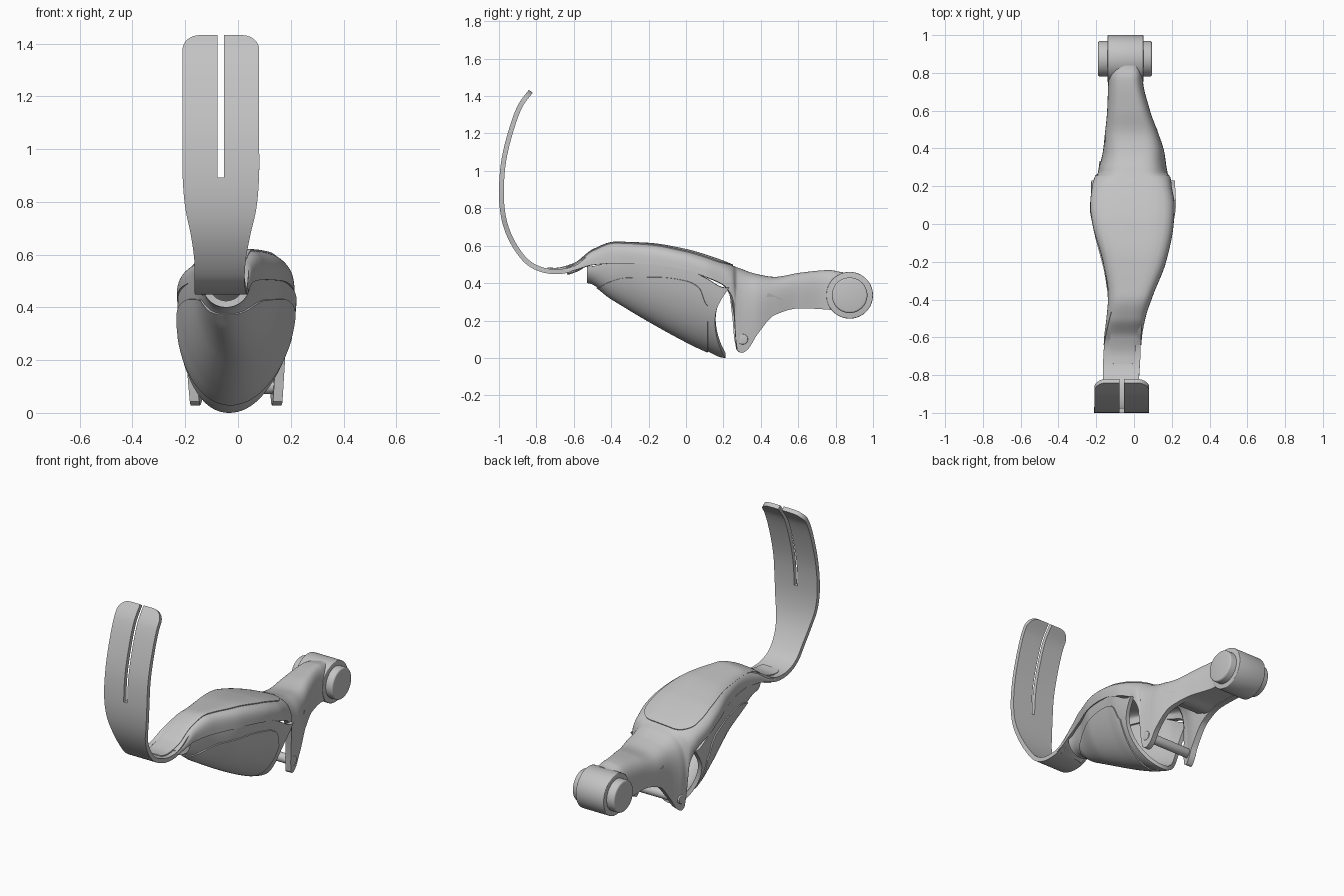
import bpy, bmesh
from math import sin, cos, acos, pi, sqrt, radians
from mathutils import Matrix, Vector

cube = bpy.data.objects.get("Cube")
if cube:
    bpy.data.objects.remove(cube, do_unlink=True)

grey = bpy.data.materials.new("satin_grey")
grey.use_nodes = True
grey.diffuse_color = (0.55, 0.55, 0.55, 1)
grey.node_tree.nodes["Principled BSDF"].inputs["Base Color"].default_value = grey.diffuse_color


def smooth_table(table, key):
    """Monotone cubic lookup: the first column is the key, the rest are values."""
    last = len(table) - 1
    key = min(max(key, table[0][0]), table[last][0])
    i = 0
    while i < last - 1 and key > table[i + 1][0]:
        i += 1
    step = table[i + 1][0] - table[i][0]
    t = (key - table[i][0]) / step

    def slope(k, col):
        if k == 0 or k == last:
            return 0
        before = (table[k][col] - table[k - 1][col]) / (table[k][0] - table[k - 1][0])
        after = (table[k + 1][col] - table[k][col]) / (table[k + 1][0] - table[k][0])
        return 2 * before * after / (before + after) if before * after > 0 else 0

    result = []
    for col in range(1, len(table[0])):
        a, b = table[i][col], table[i + 1][col]
        ease = t * t * (3 - 2 * t)
        result.append(a + (b - a) * ease
                      + step * slope(i, col) * t * (1 - t) ** 2
                      - step * slope(i + 1, col) * t * t * (1 - t))
    return result


def add_object(name, bm):
    mesh = bpy.data.meshes.new(name)
    bm.to_mesh(mesh)
    bm.free()
    obj = bpy.data.objects.new(name, mesh)
    bpy.context.collection.objects.link(obj)
    mesh.materials.append(grey)
    bpy.ops.object.select_all(action='DESELECT')
    obj.select_set(True)
    bpy.context.view_layer.objects.active = obj
    return obj


def apply_and_smooth(obj):
    for mod in list(obj.modifiers):
        bpy.ops.object.modifier_apply(modifier=mod.name)
    bpy.ops.object.shade_smooth_by_angle(angle=radians(35))


def sheet(name, rows, thickness, offset=-1, skip=None):
    """Loft a grid of points and give it thickness."""
    bm = bmesh.new()
    grid = [[bm.verts.new(p) for p in row] for row in rows]
    for i in range(len(grid) - 1):
        for j in range(len(grid[0]) - 1):
            if not (skip and skip(i, j)):
                bm.faces.new((grid[i][j], grid[i][j + 1], grid[i + 1][j + 1], grid[i + 1][j]))
    obj = add_object(name, bm)
    mod = obj.modifiers.new("thickness", 'SOLIDIFY')
    mod.thickness, mod.offset = thickness, offset
    apply_and_smooth(obj)


def cross_pin(name, x0, x1, y, z, radius, bevel):
    bm = bmesh.new()
    place = Matrix.Translation(((x0 + x1) / 2, y, z)) @ Matrix.Rotation(pi / 2, 4, 'Y')
    bmesh.ops.create_cone(bm, cap_ends=True, segments=64, radius1=radius, radius2=radius,
                          depth=x1 - x0, matrix=place)
    obj = add_object(name, bm)
    mod = obj.modifiers.new("edge", 'BEVEL')
    mod.width, mod.segments = bevel, 3
    apply_and_smooth(obj)


def span(a, b, n):
    return [a + (b - a) * i / n for i in range(n + 1)]


# Body: y, right edge, left edge, top height, lower edge
BODY = [(-.8, -.165, .03, .48, .46), (-.7, -.163, .035, .475, .45), (-.6, -.158, .042, .5, .468),
        (-.5, -.146, .06, .572, .497), (-.38, -.137, .1, .612, .505), (-.2, -.165, .17, .606, .5),
        (0, -.22, .21, .573, .47), (.1, -.232, .215, .545, .435), (.2, -.222, .2, .51, .39),
        (.245, -.212, .195, .492, .33), (.26, -.208, .19, .486, .27), (.268, -.205, .19, .483, .05),
        (.3, -.2, .185, .472, .027), (.33, -.19, .18, .46, .045), (.38, -.175, .17, .445, .123),
        (.476, -.16, .135, .43, .23), (.61, -.145, .085, .452, .265), (.77, -.14, .05, .466, .257),
        (.84, -.14, .05, .455, .235)]
SQUARE = 3.5


def body_top(s, y):
    """Height of the body at s = -1..1 across its width."""
    high, low = smooth_table(BODY, y)[2:]
    rise = max(0, 1 - abs(s) ** SQUARE) ** (1 / SQUARE)
    return low + (high - low) * rise + .12 * min(high - low, .12) * s * rise


rows = []
for y in span(-.64, .84, 170):
    right, left = smooth_table(BODY, y)[:2]
    row = []
    for a in span(-pi / 2, pi / 2, 48):
        s = max(-1, min(1, abs(sin(a)) ** (2 / SQUARE) * (1 if a > 0 else -1)))
        z = body_top(s, y)
        inset = 1 - .3 * max(0, .4 - z)
        row.append(((right + left) / 2 + s * inset * (left - right) / 2, y, z))
    rows.append(row)
sheet("body_shell", rows, .036)

# Underside that closes the rear arm, arched where it opens between the lugs
rows = []
for y in span(.42, .84, 30):
    right, left, high, low = smooth_table(BODY, y)
    arch = .12 * max(0, (.56 - y) / .14) ** 2
    rows.append([(x, y, low + .004 + arch) for x in span(left - .012, right + .012, 8)])
sheet("arm_underside", rows, .05)

# Padded top panel: y, right edge, left edge
PAD = [(-.74, -.125, .005), (-.6, -.125, .015), (-.4, -.122, .05), (-.2, -.14, .12),
       (0, -.175, .16), (.1, -.185, .165), (.25, -.175, .155)]
rows = []
for u in span(0, pi, 90):
    y = -.245 - .495 * cos(u)
    pad_right, pad_left = smooth_table(PAD, y)
    right, left = smooth_table(BODY, y)[:2]
    near = min(1, (.25 - y) / .1)
    toe = min(1, (y + .74) / .025)
    width = (.4 + .6 * sqrt(max(0, 1 - (1 - near) ** 2))) * (.75 + .25 * sqrt(max(0, toe)))
    mid, half = (pad_right + pad_left) / 2, (pad_left - pad_right) / 2 * width
    row = []
    for x in span(mid - half, mid + half, 20):
        s = max(-1, min(1, (2 * x - right - left) / (left - right)))
        row.append((x, y, body_top(s, y) + .006))
    rows.append(row)
sheet("top_pad", rows, .012)

# Curved blade: y, z, centre x, half width
BLADE = [(-.83, 1.425, -.065, .145), (-.89, 1.34, -.065, .145), (-.94, 1.2, -.065, .145),
         (-.975, 1.05, -.065, .145), (-.987, .9, -.065, .145), (-.98, .78, -.065, .135),
         (-.955, .68, -.066, .113), (-.91, .59, -.068, .098), (-.85, .515, -.07, .095),
         (-.78, .475, -.068, .097), (-.7, .461, -.064, .098), (-.62, .473, -.06, .096),
         (-.54, .522, -.05, .09), (-.46, .565, -.04, .08)]


def curve_point(t):
    i = min(int(t), len(BLADE) - 2)
    f = t - i
    p = [Vector(BLADE[max(0, min(len(BLADE) - 1, i + k))]) for k in (-1, 0, 1, 2)]
    return (p[1] + (p[2] - p[0]) * f / 2 + (2 * p[0] - 5 * p[1] + 4 * p[2] - p[3]) * f * f / 2
            + (3 * p[1] - p[0] - 3 * p[2] + p[3]) * f ** 3 / 2)


rows, tip, previous = [], 0, None
for t in span(0, 1, 20) + span(1, len(BLADE) - 1, 110)[1:]:
    y, z, mid, half = curve_point(t)
    if previous:
        tip += sqrt((y - previous[0]) ** 2 + (z - previous[1]) ** 2)
    previous = (y, z)
    corner = max(0, 1 - tip / .07)
    half -= .07 * (1 - sqrt(1 - corner * corner))
    xs = span(mid - half, mid - .012, 6) + span(mid + .012, mid + half, 6)
    rows.append([(x, y, z) for x in xs])
sheet("slotted_blade", rows, .026, 0, skip=lambda i, j: j == 6 and rows[i][j][2] > .9)

# Heel cup: y, centre x, half width, rim height, bottom height
CUP = [(-.53, -.045, .09, .487, .4), (-.4, -.03, .108, .508, .32), (-.2, 0, .165, .503, .2),
       (0, -.003, .21, .475, .09), (.1, -.003, .225, .43, .042), (.21, -.004, .222, .375, 0)]


def cup_point(y, a, grow=0):
    mid, half, rim, low = smooth_table(CUP, y)
    return (mid - .04 * cos(a) * (y + .53) + (half + grow) * sin(a), y,
            rim - (rim - low + grow) * cos(a))


rows = []
for u in span(0, 1, 60):
    row = []
    for a in span(pi / 2, -pi / 2, 48):
        f = cos(a)
        end = .23 - .02 * f - .26 * f * (1 - f)
        row.append(cup_point(-.53 + u * (end + .53), a))
    rows.append(row)
sheet("heel_cup", rows, .025)

# Raised cover on the heel cup: y, upper edge height
COVER = [(-.48, .378), (-.42, .405), (-.32, .43), (-.15, .432), (0, .412), (.07, .375), (.115, .28)]
rows = []
for y in span(-.48, .115, 60):
    rim, low = smooth_table(CUP, y)[2:]
    edge = smooth_table(COVER, y)[0]
    reach = acos(max(0, min(1, (rim - edge) / (rim - low))))
    rows.append([cup_point(y, a, .007) for a in span(reach, -reach, 40)])
sheet("heel_cover", rows, .012)

# Rear knuckle with its axle, and the rod between the lugs
cross_pin("rear_knuckle", -.14, .05, .875, .335, .125, .004)
cross_pin("rear_axle", -.19, .095, .875, .335, .095, .01)
cross_pin("lug_rod", -.186, .17, .303, .1, .028, .004)
